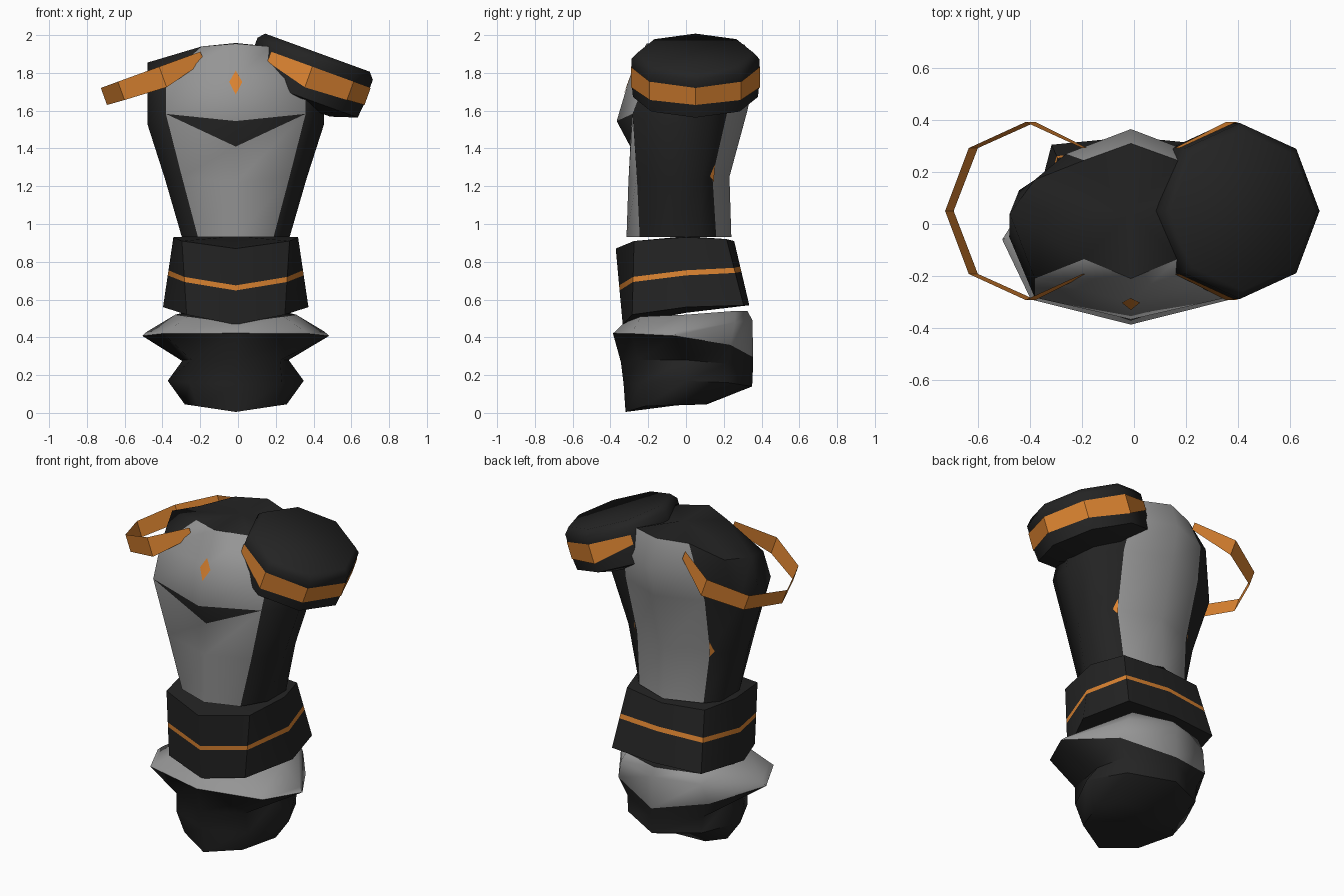
import bpy, bmesh, math
from mathutils import Vector

if "Cube" in bpy.data.objects:
    bpy.data.objects.remove(bpy.data.objects["Cube"])

CX = -0.012  # shared centre line of the body


def material(name, rgb):
    m = bpy.data.materials.new(name)
    m.diffuse_color = (*rgb, 1)
    m.use_nodes = True
    m.node_tree.nodes["Principled BSDF"].inputs["Base Color"].default_value = m.diffuse_color
    return m


MATS = [material("charcoal", (0.017, 0.017, 0.017)),
        material("grey", (0.30, 0.30, 0.30)),
        material("orange", (0.70, 0.225, 0.03))]
BLACK, GREY, ORANGE = 0, 1, 2


def finish(bm, name, angle=55, recalc=True):
    bmesh.ops.remove_doubles(bm, verts=bm.verts, dist=0.0005)
    if recalc:
        bmesh.ops.recalc_face_normals(bm, faces=bm.faces)
    me = bpy.data.meshes.new(name)
    bm.to_mesh(me)
    bm.free()
    for m in MATS:
        me.materials.append(m)
    ob = bpy.data.objects.new(name, me)
    bpy.context.collection.objects.link(ob)
    bpy.ops.object.select_all(action='DESELECT')
    ob.select_set(True)
    bpy.context.view_layer.objects.active = ob
    bpy.ops.object.shade_smooth_by_angle(angle=math.radians(angle))
    return ob


def loft(name, rows, color, top, bottom):
    """Skin mirrored half rings; each row runs from front centre to back centre."""
    bm = bmesh.new()
    half = len(rows[0])
    rings = []
    for row in rows:
        pts = list(row) + [(-x, y, z) for x, y, z in reversed(row[1:-1])]
        rings.append([bm.verts.new((x + CX, y, z)) for x, y, z in pts])
    n = len(rings[0])
    for r in range(len(rings) - 1):
        for c in range(n):
            d = (c + 1) % n
            f = bm.faces.new((rings[r][c], rings[r][d], rings[r + 1][d], rings[r + 1][c]))
            f.material_index = color(r, c if c < half - 1 else n - 1 - c)
    for ring, tip in ((rings[0], bottom), (rings[-1], top)):
        v = bm.verts.new((tip[0] + CX, tip[1], tip[2]))
        for c in range(n):
            bm.faces.new((ring[c], ring[(c + 1) % n], v))
    bmesh.ops.dissolve_degenerate(bm, dist=0.0005, edges=bm.edges)
    return finish(bm, name)


# Torso: grey front and back panels, dark sides, roof and chest underside
chest_edge = (.37, -.283, 1.583)
chest_sides = [(.468, -.05, 1.53), (.43, .13, 1.56), (.27, .22, 1.6), (0, .325, 1.6)]
shoulder = [(.466, .04, 1.855), (.37, .17, 1.86)]
torso = [
    [(0, -.315, .93), (.2, -.245, .93), (.285, -.1, .93), (.285, .08, .93), (.22, .16, .93), (0, .24, .93)],
    [(0, -.305, 1.22), (.285, -.26, 1.25), (.375, -.06, 1.24), (.35, .08, 1.24), (.25, .14, 1.25), (0, .23, 1.25)],
    [(0, -.295, 1.41), chest_edge] + chest_sides,
    [(0, -.367, 1.545), chest_edge] + chest_sides,
    [(0, -.3, 1.77), (.37, -.21, 1.77)] + shoulder + [(.25, .27, 1.79), (0, .365, 1.79)],
    [(0, -.21, 1.955), (.18, -.135, 1.94)] + shoulder + [(.18, .245, 1.94), (0, .31, 1.95)],
]
loft("torso", torso,
     lambda r, c: GREY if (c == 0 and r != 2) or c == 4 else BLACK,
     (0, .05, 1.958), (0, 0, .93))

# Waist: tilted band with an orange stripe
w_top = [(0, -.372, .87), (.285, -.275, .91), (.33, 0, .93), (.265, .215, .92), (0, .255, .91)]
w_low = [(0, -.335, .467), (.26, -.285, .52), (.385, 0, .56), (.305, .305, .57), (0, .335, .57)]
stripe_z = [.675, .72, .755, .768, .775]


def waist_row(dz):
    row = []
    for a, b, z in zip(w_low, w_top, stripe_z):
        t = (z + dz - a[2]) / (b[2] - a[2])
        row.append(tuple(Vector(a).lerp(Vector(b), t)))
    return row


loft("waist", [w_low, waist_row(-.027), waist_row(0), w_top],
     lambda r, c: ORANGE if r == 1 else BLACK, (0, 0, .935), (0, 0, .53))

# Pelvis: flared grey belt over dark hips
pelvis = [
    [(0, -.32, .005), (.2, -.22, .035), (.27, 0, .045), (.19, .1, .045), (0, .11, .045)],
    [(0, -.33, .15), (.245, -.235, .16), (.36, 0, .17), (.25, .225, .16), (0, .35, .14)],
    [(0, -.345, .27), (.235, -.25, .28), (.28, 0, .28), (.26, .22, .26), (0, .355, .25)],
    [(0, -.387, .422), (.385, -.29, .42), (.495, -.06, .408), (.31, .235, .36), (0, .355, .295)],
    [(0, -.375, .43), (.365, -.28, .435), (.47, -.05, .43), (.275, .26, .48), (0, .352, .49)],
    [(0, -.33, .475), (.25, -.24, .51), (.32, 0, .52), (.24, .26, .54), (0, .325, .54)],
]
loft("pelvis", pelvis, lambda r, c: GREY if r >= 3 else BLACK,
     (0, 0, .52), (0, -.05, .04))

# Shoulder pad and bands share a tilted octagon frame
TILT = math.radians(20)


def tilted(k, radius, w, side=1):
    a = k * math.pi / 4
    u = -.246 + radius * math.cos(a)
    y = .05 + radius * 1.04 * math.sin(a)
    x = u * math.cos(TILT) + w * math.sin(TILT)
    z = -u * math.sin(TILT) + w * math.cos(TILT)
    return (side * x + CX, y, z)


bm = bmesh.new()
profile = [(.18, 1.645), (.318, 1.69), (.325, 1.765), (.325, 1.861), (.325, 1.905), (.295, 1.94)]
rings = [[bm.verts.new(tilted(k, r, w)) for k in range(8)] for r, w in profile]
for a, b in zip(rings, rings[1:]):
    for k in range(8):
        j = (k + 1) % 8
        bm.faces.new((a[k], a[j], b[j], b[k]))
bm.faces.new(rings[0])
bm.faces.new(rings[-1])
finish(bm, "shoulder_pad")

# Open orange bands: one around the pad, one free on the other side
LOW = [1.765, 1.758, 1.745, 1.805]  # lower edge from the outer side to the tips
for side, name in ((1, "pad_band"), (-1, "loose_band")):
    bm = bmesh.new()
    pairs = []
    for k in range(-3, 4):
        pairs.append([bm.verts.new(tilted(k, .329, w, side)) for w in (LOW[abs(k)], 1.861)])
    for a, b in zip(pairs, pairs[1:]):
        quad = (a[0], b[0], b[1], a[1])
        f = bm.faces.new(quad if side > 0 else quad[::-1])
        f.material_index = ORANGE
    finish(bm, name, angle=20, recalc=False)


# Orange markers: thin plates just above the panels
def plate(name, tris):
    bm = bmesh.new()
    for tri in tris:
        vs = [bm.verts.new((x + CX, y, z)) for x, y, z in tri]
        bm.faces.new(vs).material_index = ORANGE
    finish(bm, name, recalc=False)


top, low = (0, -.285, 1.812), (0, -.331, 1.685)
left, right = (-.035, -.303, 1.752), (.035, -.303, 1.752)
plate("chest_diamond", [(top, low, right), (top, left, low)])

# Side markers lie on the dark side, against the back panel
for s in (1, -1):
    tri = [(s * .257, .153, 1.312), (s * .284, .118, 1.268), (s * .252, .147, 1.222)]
    plate("side_marker", [tri[::-1] if s > 0 else tri])
